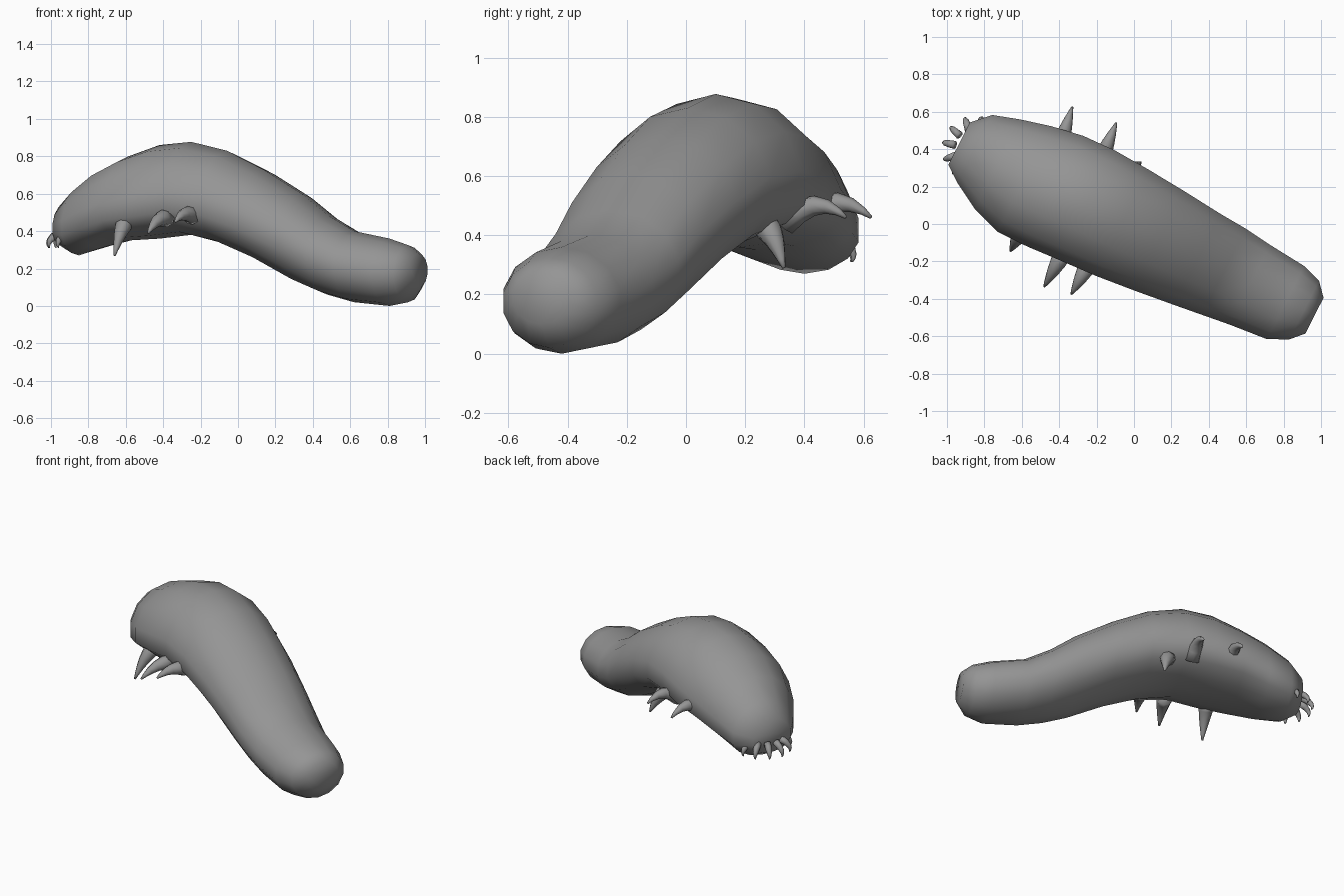
import bpy, bmesh, math
from mathutils import Vector

if "Cube" in bpy.data.objects:
    bpy.data.objects.remove(bpy.data.objects["Cube"], do_unlink=True)

grey = bpy.data.materials.new("plain_grey")
grey.use_nodes = True
colour = (0.3, 0.3, 0.3, 1)
grey.diffuse_color = colour
grey.node_tree.nodes["Principled BSDF"].inputs["Base Color"].default_value = colour

SIDE = Vector((0.45, 0.89, 0)).normalized()   # across the body
UP = Vector((0, 0, 1))


def loft(name, rings, levels=0):
    """Skin a list of vertex rings, close both ends and shade smooth."""
    bm = bmesh.new()
    loops = [[bm.verts.new(p) for p in ring] for ring in rings]
    n = len(loops[0])
    for a, b in zip(loops, loops[1:]):
        for i in range(n):
            j = (i + 1) % n
            bm.faces.new((a[i], a[j], b[j], b[i]))
    bm.faces.new(loops[0])
    bm.faces.new(loops[-1])
    bmesh.ops.recalc_face_normals(bm, faces=bm.faces)
    for f in bm.faces:
        f.smooth = True
    mesh = bpy.data.meshes.new(name)
    bm.to_mesh(mesh)
    bm.free()
    mesh.materials.append(grey)
    ob = bpy.data.objects.new(name, mesh)
    bpy.context.collection.objects.link(ob)
    if levels:
        ob.modifiers.new("soften", "SUBSURF").levels = levels
    return ob


def body_ring(x, y, half, top, bottom, waist, sides=14):
    """Cross-section whose widest line sits at a fraction of its height."""
    mid = bottom + (top - bottom) * waist
    ring = []
    for i in range(sides):
        a = math.tau * i / sides + math.pi / 2
        s = math.sin(a)
        z = mid + s * ((top - mid) if s > 0 else (mid - bottom))
        p = Vector((x, y, 0)) + SIDE * half * math.cos(a)
        ring.append(Vector((p.x, p.y, z)))
    return ring


# Body: centre x, centre y, half width, top, bottom, waist
sections = [
    (.965, -.49, .11, .28, .10, .5), (.91, -.46, .18, .325, .02, .5),
    (.81, -.42, .225, .36, .0, .5), (.62, -.325, .245, .40, .02, .5),
    (.48, -.255, .265, .485, .06, .5), (.34, -.19, .28, .60, .12, .5),
    (.135, -.09, .305, .73, .24, .45), (-.06, .005, .325, .83, .33, .4),
    (-.25, .10, .337, .877, .38, .32), (-.42, .175, .34, .86, .36, .3),
    (-.585, .24, .325, .80, .35, .3), (-.73, .32, .275, .725, .31, .32),
    (-.85, .40, .21, .63, .27, .38), (-.935, .43, .13, .54, .32, .4),
]
loft("body", [body_ring(*s) for s in sections])


def claw(name, base, tip, radius, bulge):
    """Tapered hook that arches upward between base and tip."""
    base, tip = Vector(base), Vector(tip)
    knee = (base + tip) / 2 + Vector(bulge)
    rings = []
    for t in (0, .25, .5, .7, .88, 1):
        centre = base * (1 - t) ** 2 + knee * 2 * t * (1 - t) + tip * t * t
        way = ((knee - base) * (1 - t) + (tip - knee) * t).normalized()
        u = way.cross(Vector((.89, -.45, .1))).normalized()
        v = way.cross(u)
        r = radius * (1 - t ** 1.6 * .88)
        rings.append([centre + (u * math.cos(a) + v * math.sin(a)) * r
                      for a in (math.tau * k / 8 for k in range(8))])
    loft(name, rings)


# Legs: base, tip, upward arch
legs = {
    "right_front_leg": ((-.60, -.03, .45), (-.66, -.145, .27), .05),
    "right_middle_leg": ((-.38, -.16, .47), (-.48, -.335, .39), .05),
    "right_rear_leg": ((-.24, -.21, .48), (-.335, -.375, .45), .05),
    "left_front_leg": ((-.40, .40, .46), (-.33, .625, .46), .10),
    "left_middle_leg": ((-.18, .33, .44), (-.095, .54, .46), .10),
    "left_rear_leg": ((-.04, .27, .43), (.035, .33, .29), .04),
}
for name, (base, tip, arch) in legs.items():
    claw(name, base, tip, .048, UP * arch)

# Mouth hooks fanned around the lower edge of the head
for i in range(6):
    a = math.radians(-75 + 30 * i)
    ahead = Vector((-.89, .45, 0)) * math.cos(a) + SIDE * math.sin(a)
    root = Vector((-.85, .40, .39)) + ahead * .11
    end = Vector((-.85, .40, .31)) + ahead * .165
    claw(f"mouth_hook_{i + 1}", root, end, .022, ahead * .05)
